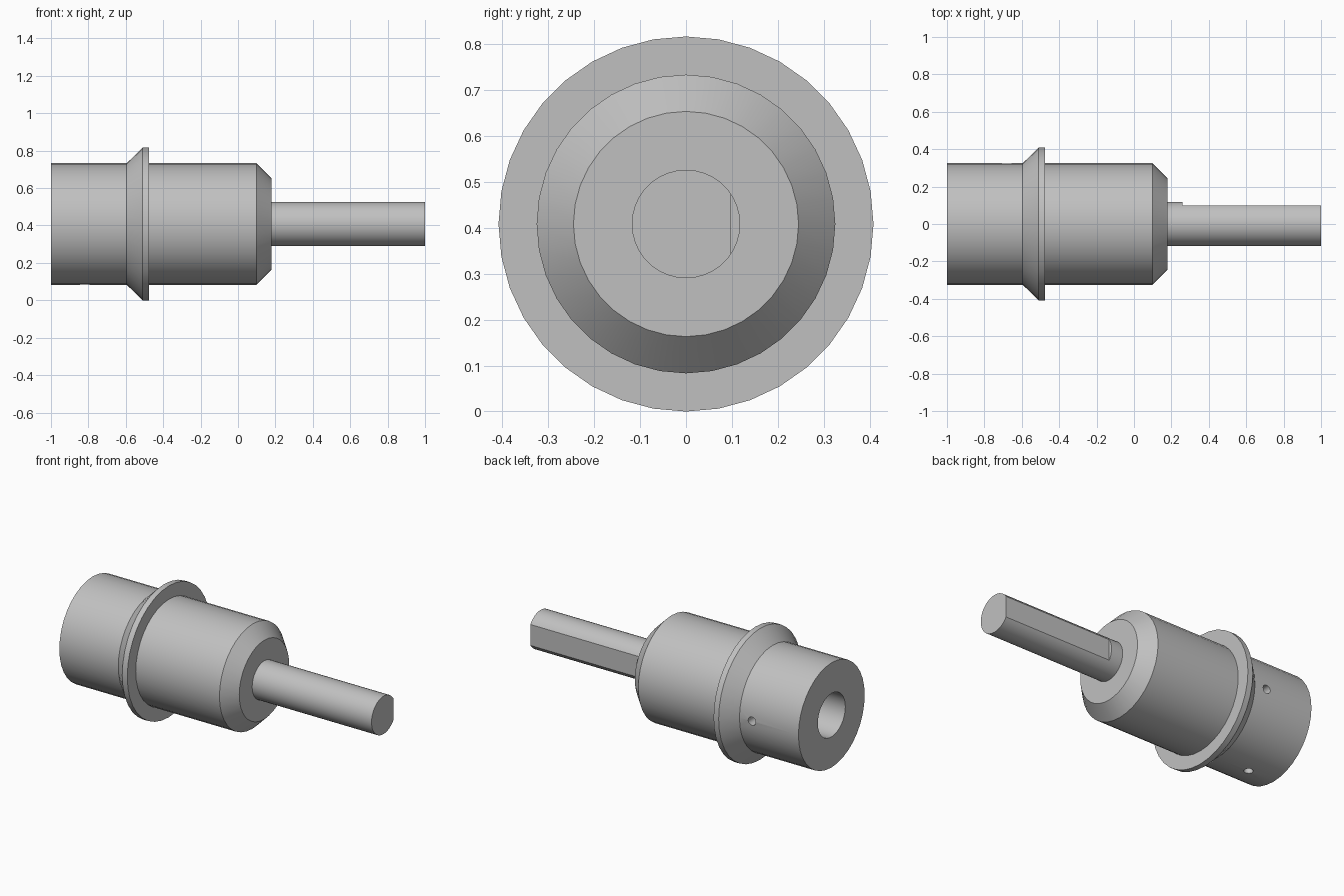
import bpy
import bmesh
import math
from mathutils import Vector

AXIS_Z = 0.408
SEGMENTS = 36

cube = bpy.data.objects.get("Cube")
if cube:
    bpy.data.objects.remove(cube, do_unlink=True)

# Single grey metal finish
metal = bpy.data.materials.new("grey_metal")
metal.use_nodes = True
metal.diffuse_color = (0.53, 0.53, 0.53, 1)
bsdf = next(n for n in metal.node_tree.nodes if n.type == "BSDF_PRINCIPLED")
bsdf.inputs["Base Color"].default_value = metal.diffuse_color


def lathe(name, profile):
    """Revolve (x, radius) points around the horizontal centre line."""
    bm = bmesh.new()
    verts = [bm.verts.new((x, 0, r)) for x, r in profile]
    edges = [bm.edges.new(pair) for pair in zip(verts, verts[1:])]
    bmesh.ops.spin(bm, geom=verts + edges, cent=(0, 0, 0), axis=(1, 0, 0),
                   angle=math.tau, steps=SEGMENTS, use_duplicate=False)
    bmesh.ops.remove_doubles(bm, verts=bm.verts, dist=0.0001)
    bmesh.ops.recalc_face_normals(bm, faces=bm.faces)
    mesh = bpy.data.meshes.new(name)
    bm.to_mesh(mesh)
    bm.free()
    obj = bpy.data.objects.new(name, mesh)
    bpy.context.collection.objects.link(obj)
    obj.location.z = AXIS_Z
    mesh.materials.append(metal)
    return obj


def cut(target, cutter):
    """Subtract the cutter from the target, then discard it."""
    cutter.hide_render = True
    cutter.data.materials.append(metal)
    bpy.ops.object.select_all(action="DESELECT")
    target.select_set(True)
    bpy.context.view_layer.objects.active = target
    mod = target.modifiers.new("cut", "BOOLEAN")
    mod.operation = "DIFFERENCE"
    mod.solver = "EXACT"
    mod.object = cutter
    bpy.ops.object.modifier_apply(modifier=mod.name)
    bpy.data.objects.remove(cutter, do_unlink=True)


# Turned body: blind bore, socket, flange, chamfered barrel and shaft
adapter = lathe("shaft_adapter", [
    (-0.4, 0), (-0.4, 0.135), (-1, 0.135),
    (-1, 0.325), (-0.595, 0.325),
    (-0.51, 0.408), (-0.475, 0.408), (-0.475, 0.325),
    (0.1, 0.325), (0.18, 0.245),
    (0.18, 0.118), (1, 0.118), (1, 0),
])

# Set screw holes through the socket wall, at the back and underneath
for x, direction in ((-0.68, Vector((0, 1, 0))), (-0.82, Vector((0, 0, -1)))):
    centre = Vector((x, 0, AXIS_Z)) + direction * 0.25
    bpy.ops.mesh.primitive_cylinder_add(vertices=16, radius=0.026, depth=0.35,
                                        location=centre)
    drill = bpy.context.object
    drill.rotation_euler = direction.to_track_quat("Z", "Y").to_euler()
    cut(adapter, drill)

# Flat milled along the back of the shaft
bpy.ops.mesh.primitive_cube_add(size=1, location=(0.76, 0.198, AXIS_Z))
flat = bpy.context.object
flat.scale = (1, 0.2, 0.4)
cut(adapter, flat)

bpy.ops.object.select_all(action="DESELECT")
adapter.select_set(True)
bpy.context.view_layer.objects.active = adapter
bpy.ops.object.shade_smooth_by_angle(angle=math.radians(30))
